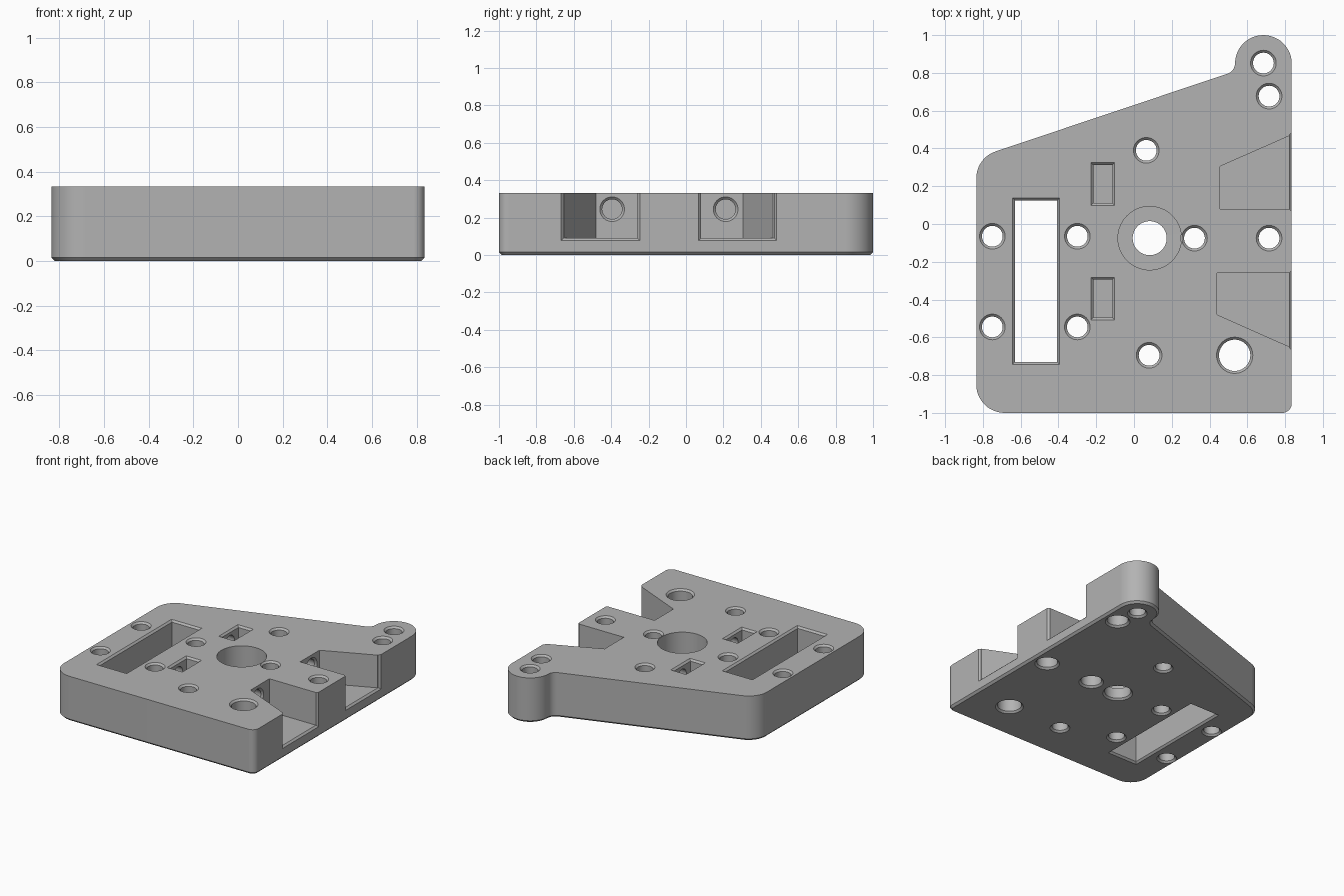
import bpy
import bmesh
from math import cos, sin, pi, tan
from mathutils import Vector

if "Cube" in bpy.data.objects:
    bpy.data.objects.remove(bpy.data.objects["Cube"])

TOP = 0.333      # plate thickness
FLOOR = 0.09     # floor height of the side notches
C = 0.013        # chamfer on holes and pockets
OVER = 0.03      # how far cutters poke out of the plate

grey = bpy.data.materials.new("plain grey")
grey.use_nodes = True
grey.diffuse_color = (0.45, 0.45, 0.45, 1)
grey.node_tree.nodes["Principled BSDF"].inputs["Base Color"].default_value = (0.45, 0.45, 0.45, 1)


def loft(name, rings):
    """Closed solid through rings that have equal point counts."""
    bm = bmesh.new()
    loops = [[bm.verts.new(p) for p in ring] for ring in rings]
    n = len(loops[0])
    for a, b in zip(loops, loops[1:]):
        for i in range(n):
            j = (i + 1) % n
            bm.faces.new((a[i], a[j], b[j], b[i]))
    bm.faces.new(loops[0])
    bm.faces.new(loops[-1])
    bmesh.ops.recalc_face_normals(bm, faces=bm.faces)
    mesh = bpy.data.meshes.new(name)
    bm.to_mesh(mesh)
    bm.free()
    mesh.materials.append(grey)
    ob = bpy.data.objects.new(name, mesh)
    bpy.context.collection.objects.link(ob)
    return ob


def rounded(corners, steps=12):
    """Outline with every corner (x, y, radius) replaced by an arc."""
    pts = []
    for i, (x, y, r) in enumerate(corners):
        p = Vector((x, y))
        a = (Vector(corners[i - 1][:2]) - p).normalized()
        b = (Vector(corners[(i + 1) % len(corners)][:2]) - p).normalized()
        half = a.angle(b) / 2
        centre = p + (a + b).normalized() * (r / sin(half))
        start = p + a * (r / tan(half)) - centre
        end = p + b * (r / tan(half)) - centre
        sweep = pi - 2 * half
        for k in range(steps + 1):
            t = k / steps
            q = centre + (start * sin((1 - t) * sweep) + end * sin(t * sweep)) / sin(sweep)
            if not pts or (q - pts[-1]).length > 1e-4:
                pts.append(q)
    return pts


# Plate body with a rounded ear and a chamfered bottom rim
outline = rounded([(-0.835, -1, 0.15), (0.835, -1, 0.05), (0.835, 1, 0.15),
                   (0.535, 1, 0.15), (0.535, 0.809, 0.06), (-0.835, 0.35, 0.15)])
plate = loft("mounting_plate", [[(p.x, p.y, z) for p in outline] for z in (0, TOP)])
bm = bmesh.new()
bm.from_mesh(plate.data)
rim = [e for e in bm.edges if all(v.co.z < 0.001 for v in e.verts)]
bmesh.ops.bevel(bm, geom=rim, offset=0.015, segments=1, affect='EDGES')
bm.to_mesh(plate.data)
bm.free()

cutters = []


def cut(rings):
    ob = loft("cutter", rings)
    ob.hide_render = True
    cutters.append(ob)


def disc(x, y, z, r, n=40):
    return [(x + r * cos(2 * pi * i / n), y + r * sin(2 * pi * i / n), z) for i in range(n)]


def hole(x, y, r, low=None):
    """Through hole chamfered at both ends; low is a wider bore from below."""
    low = low or r
    step = [(0.1, low), (0.101, r)] if low > r else []
    steps = [(-OVER, low + C + OVER), (C, low)] + step + [(TOP - C, r), (TOP + OVER, r + C + OVER)]
    cut([disc(x, y, z, radius) for z, radius in steps])


def rect(x0, x1, y0, y1, z, g=0.0):
    return [(x0 - g, y0 - g, z), (x1 + g, y0 - g, z), (x1 + g, y1 + g, z), (x0 - g, y1 + g, z)]


# Screw holes
for x in (-0.75, -0.3):
    for y in (-0.065, -0.545):
        hole(x, y, 0.055)
for x, y in ((0.065, 0.39), (0.08, -0.695), (0.685, 0.852)):
    hole(x, y, 0.055)
for x, y in ((0.715, 0.677), (0.715, -0.075), (0.32, -0.075)):
    hole(x, y, 0.055, 0.072)
hole(0.533, -0.695, 0.083)

# Centre bore with a deep wide recess from above
cx, cy = 0.083, -0.075
cut([disc(cx, cy, z, r, 64) for z, r in
     ((-OVER, 0.09 + C + OVER), (C, 0.09), (FLOOR, 0.09),
      (FLOOR + 0.0005, 0.168), (TOP + OVER, 0.168))])

# Long slot
slot = (-0.63, -0.407, -0.73, 0.125)
cut([rect(*slot, z, g) for z, g in
     ((-OVER, C + OVER), (C, 0), (TOP - C, 0), (TOP + OVER, C + OVER))])

# Side notches with nut pockets and sideways screw holes
for back, y_square, y_inner, y_outer, y_screw in (
        (0.455, 0.08, 0.305, 0.472, 0.212), (0.44, -0.26, -0.48, -0.655, -0.395)):
    reach = 0.835 + OVER
    y_far = y_outer + (y_outer - y_inner) * OVER / (0.835 - back)
    shape = [(back, y_square), (reach, y_square), (reach, y_far), (back, y_inner)]
    cut([[(x, y, z) for x, y in shape] for z in (FLOOR, TOP + OVER)])
    lo, hi = sorted((y_square, y_outer))
    cut([[(x, lo - g, FLOOR - g), (x, hi + g, FLOOR - g), (x, hi + g, TOP + OVER), (x, lo - g, TOP + OVER)]
         for x, g in ((0.835 - C, 0), (reach, C + OVER))])
    cut([rect(-0.215, -0.115, y_screw - 0.1, y_screw + 0.1, z, g) for z, g in
         ((0.135, 0), (TOP - C, 0), (TOP + OVER, C + OVER))])
    cut([[(x, y_screw + a, 0.245 + b) for a, b, _ in disc(0, 0, 0, r)] for x, r in
         ((-0.3, 0.053), (back - C, 0.053), (back + OVER, 0.053 + C + OVER))])

# Apply every cut and drop the cutters
bpy.context.view_layer.objects.active = plate
for c in cutters:
    mod = plate.modifiers.new("cut", 'BOOLEAN')
    mod.operation = 'DIFFERENCE'
    mod.solver = 'EXACT'
    mod.object = c
    bpy.ops.object.modifier_apply(modifier=mod.name)
    bpy.data.objects.remove(c)

# Smooth the rounded walls, keep the edges crisp
bpy.ops.object.select_all(action='DESELECT')
plate.select_set(True)
bpy.ops.object.shade_smooth_by_angle(angle=0.5)
weighted = plate.modifiers.new("even_normals", 'WEIGHTED_NORMAL')
weighted.keep_sharp = True
